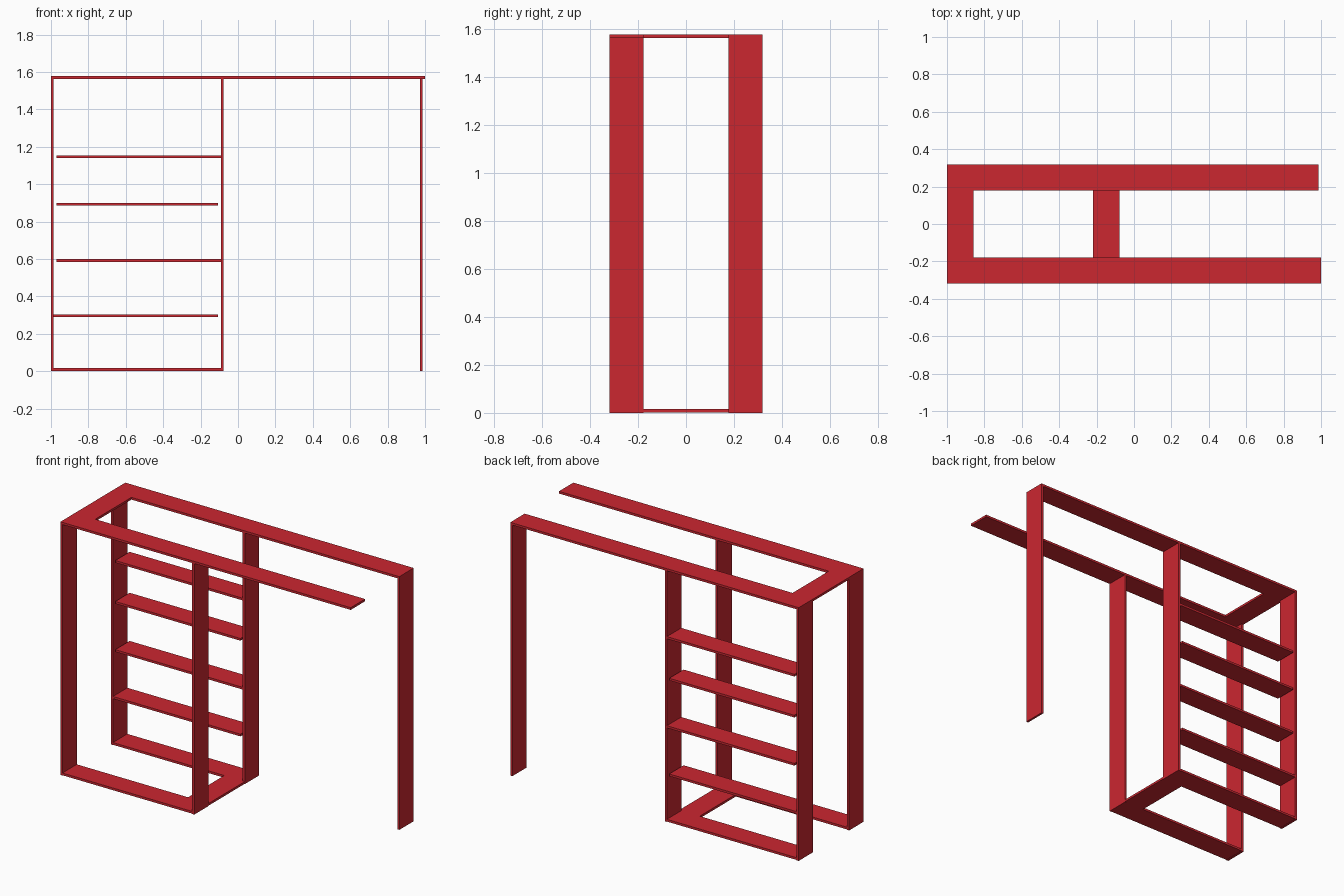
import bpy

if "Cube" in bpy.data.objects:
    bpy.data.objects.remove(bpy.data.objects["Cube"])

W, T = 0.141, 0.014          # board width and thickness
Y, H = 0.319, 1.577          # half depth and total height
red = bpy.data.materials.new("red_paint")
red.diffuse_color = (0.6, 0.02, 0.03, 1)
red.use_nodes = True
red.node_tree.nodes["Principled BSDF"].inputs["Base Color"].default_value = red.diffuse_color


def board(name, x0, x1, y0, y1, z0, z1):
    """Flat board given by its extents."""
    bpy.ops.mesh.primitive_cube_add(
        size=1, location=((x0 + x1) / 2, (y0 + y1) / 2, (z0 + z1) / 2))
    ob = bpy.context.object
    ob.name = name
    ob.scale = (x1 - x0, y1 - y0, z1 - z0)
    bpy.ops.object.transform_apply(location=False, rotation=False, scale=True)
    ob.data.materials.append(red)
    return ob


front = (-Y, -Y + W)
back = (Y - W, Y)
inner = (-Y + W, Y - W)
LEFT, MID, RIGHT = -1.0, -0.092, 0.973

# Top frame: long rails joined by a cross piece on the left
board("top_front_rail", -1, 1, *front, H - T, H)
board("top_back_rail", -1, RIGHT + T, *back, H - T, H)
board("top_left_cross", -1, -1 + W, *inner, H - T, H)

# Upright posts: two pairs, plus a single back post on the right
for side, y in (("front", front), ("back", back)):
    board(f"{side}_left_post", LEFT, LEFT + T, *y, 0, H - T)
    board(f"{side}_middle_post", MID, MID + T, *y, 0, H - T)
    board(f"bottom_{side}_rail", LEFT + T, MID, *y, 0.002, 0.016)
board("back_right_post", RIGHT, RIGHT + T, *back, 0, H - T)

# Bottom cross piece between the middle posts
board("bottom_cross", MID + T - W, MID + T, *inner, 0.002, 0.016)

# Back rungs, with slightly differing ends
for i, (z, x0, x1) in enumerate([(0.296, -0.986, -0.108), (0.592, -0.97, -0.09),
                                 (0.892, -0.97, -0.108), (1.147, -0.97, -0.09)]):
    board(f"rung_{i + 1}", x0, x1, *back, z - T / 2, z + T / 2)
